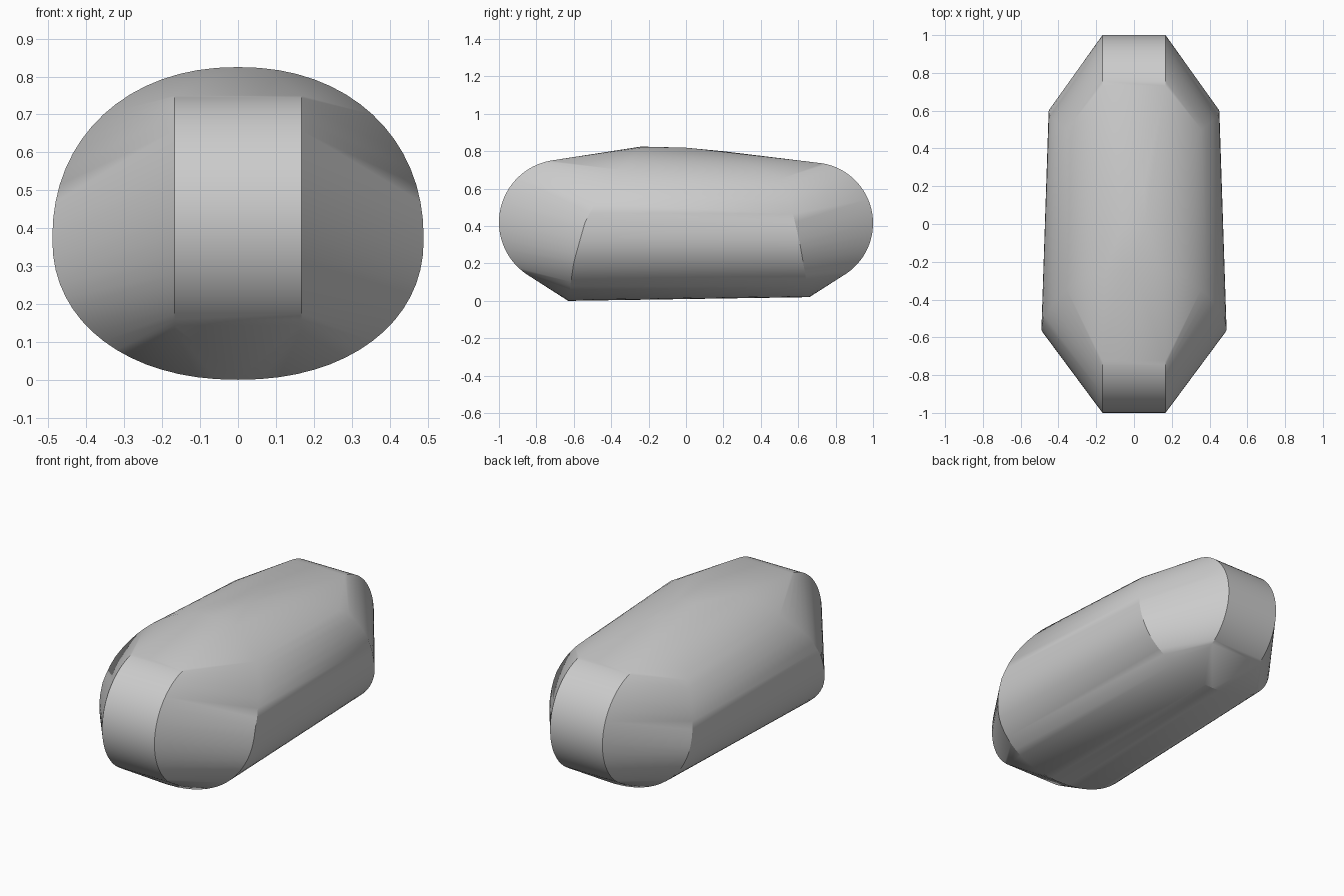
import bpy, bmesh, math

cube = bpy.data.objects.get("Cube")
if cube:
    bpy.data.objects.remove(cube, do_unlink=True)


def material(name, colour):
    mat = bpy.data.materials.new(name)
    mat.use_nodes = True
    mat.diffuse_color = colour
    mat.node_tree.nodes["Principled BSDF"].inputs["Base Color"].default_value = colour
    return mat


def lerp_path(path, t):
    for (a, ya), (b, yb) in zip(path, path[1:]):
        if t <= b:
            return ya + (yb - ya) * (t - a) / (b - a)
    return path[-1][1]


def rib(half_width, low, high, path, steps=64):
    """Egg-shaped closed rib that leans along y as it rises."""
    mid = low + (high - low) * 0.45
    points = []
    for i in range(steps):
        a = math.tau * i / steps
        c, s = math.cos(a), math.sin(a)
        x = math.copysign(abs(c) ** 0.93, c) * half_width
        h = math.copysign(abs(s) ** 0.93, s)
        z = mid + h * ((high - mid) if h > 0 else (mid - low))
        points.append((x, lerp_path(path, (z - low) / (high - low)), z))
    return points


def bumper(y, z, radius, side, half_width=0.167, steps=32):
    """Rounded end: two matching half circles set apart across x."""
    points = []
    for i in range(steps + 1):
        a = math.radians(-60 + 140 * i / steps)
        for x in (-half_width, half_width):
            points.append((x, y + side * radius * math.cos(a), z + radius * math.sin(a)))
    return points


# Front and back ribs, the rounded ends and the crown between them
front_lean = [(0, -0.63), (0.25, -0.6), (0.51, -0.54), (0.67, -0.47), (0.86, -0.34), (1, -0.24)]
back_lean = [(0, 0.66), (0.1, 0.645), (0.36, 0.61), (0.64, 0.56), (0.82, 0.5), (1, 0.2)]
points = rib(0.49, 0.0, 0.825, front_lean) + rib(0.452, 0.02, 0.8, back_lean)
points += bumper(-0.665, 0.42, 0.335, -1) + bumper(0.675, 0.415, 0.325, 1)
points += [(x, 0, 0.819) for x in (-0.06, 0, 0.06)]

# Skin stretched tightly over all of them
bm = bmesh.new()
for p in points:
    bm.verts.new(p)
hull = bmesh.ops.convex_hull(bm, input=bm.verts)
loose = [v for v in bm.verts if not v.link_faces]
bmesh.ops.delete(bm, geom=loose, context="VERTS")
bmesh.ops.recalc_face_normals(bm, faces=bm.faces)
mesh = bpy.data.meshes.new("body_shell")
bm.to_mesh(mesh)
bm.free()
body = bpy.data.objects.new("body_shell", mesh)
bpy.context.collection.objects.link(body)
mesh.materials.append(material("plain_grey", (0.6, 0.6, 0.6, 1)))

bpy.context.view_layer.objects.active = body
body.select_set(True)
bpy.ops.object.shade_smooth_by_angle(angle=math.radians(30))
